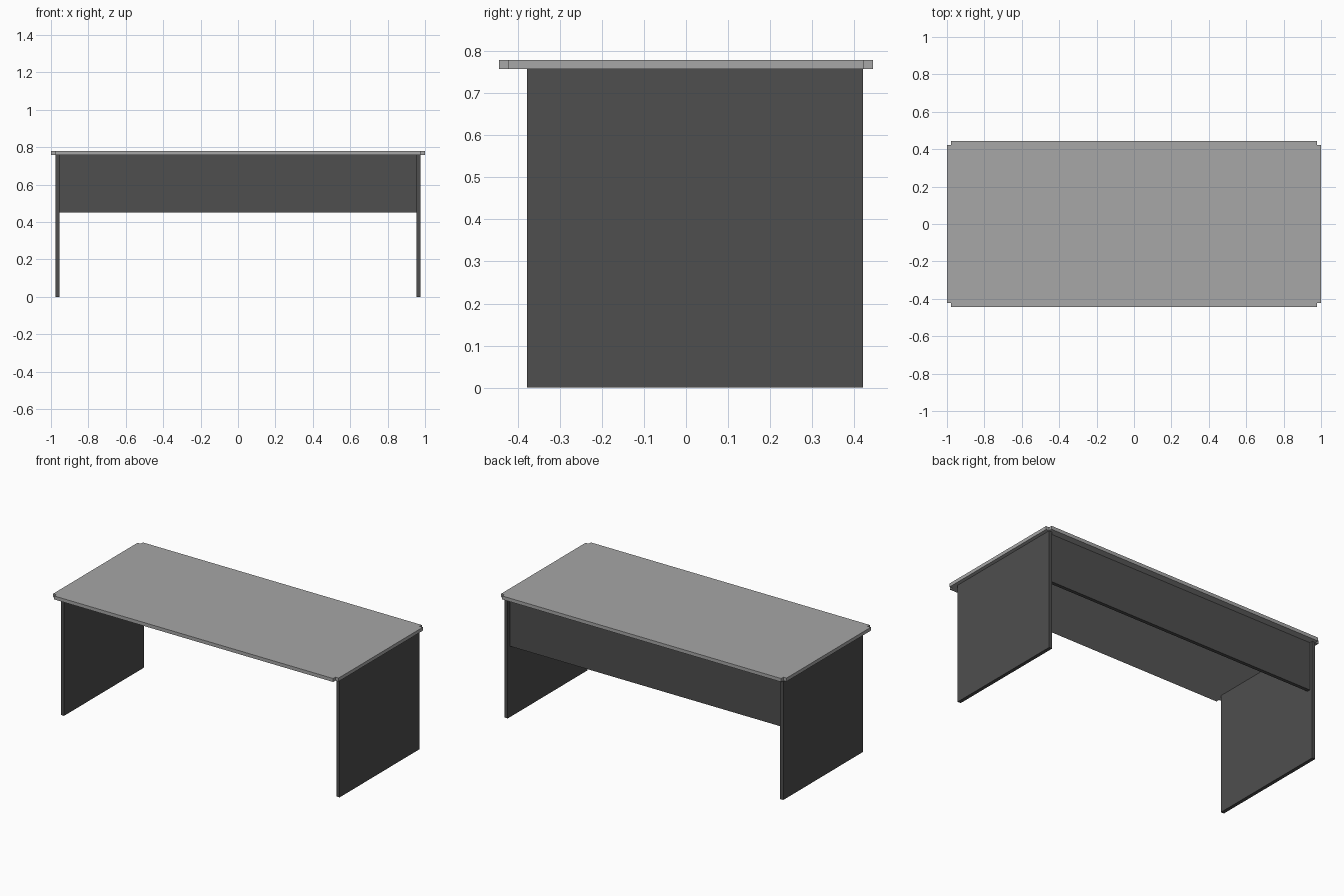
import bpy, bmesh

cube = bpy.data.objects.get("Cube")
if cube:
    bpy.data.objects.remove(cube, do_unlink=True)


def material(name, value):
    mat = bpy.data.materials.new(name)
    mat.use_nodes = True
    colour = (value, value, value, 1)
    mat.diffuse_color = colour
    mat.node_tree.nodes["Principled BSDF"].inputs["Base Color"].default_value = colour
    return mat


light_grey = material("light grey", 0.385)
dark_grey = material("dark grey", 0.077)


def slab(name, outline, z0, z1, mat):
    """Extrude a flat xy outline from z0 up to z1."""
    bm = bmesh.new()
    base = bm.faces.new([bm.verts.new((x, y, z0)) for x, y in outline])
    top = bmesh.ops.extrude_face_region(bm, geom=[base], use_keep_orig=True)
    verts = [v for v in top["geom"] if isinstance(v, bmesh.types.BMVert)]
    bmesh.ops.translate(bm, verts=verts, vec=(0, 0, z1 - z0))
    bmesh.ops.recalc_face_normals(bm, faces=bm.faces)
    mesh = bpy.data.meshes.new(name)
    bm.to_mesh(mesh)
    bm.free()
    mesh.materials.append(mat)
    obj = bpy.data.objects.new(name, mesh)
    bpy.context.collection.objects.link(obj)
    return obj


def rect(x0, x1, y0, y1):
    return [(x0, y0), (x1, y0), (x1, y1), (x0, y1)]


UNDER, TOP = 0.757, 0.779      # tabletop underside and surface
X, Y, NOTCH = 1.0, 0.444, 0.022

# Tabletop with a small square notch at each corner
corner = [(X, Y - NOTCH), (X - NOTCH, Y - NOTCH), (X - NOTCH, Y)]
outline = (corner
           + [(-x, y) for x, y in reversed(corner)]
           + [(-x, -y) for x, y in corner]
           + [(x, -y) for x, y in reversed(corner)])
slab("tabletop", outline, UNDER, TOP, light_grey)

# End panels that carry the top
for side, s in (("left", 1), ("right", -1)):
    xs = sorted((s * 0.955, s * 0.977))
    slab(side + "_end_panel", rect(*xs, -0.378, 0.421), 0, UNDER, dark_grey)

# Modesty panel set in slightly from the back
slab("modesty_panel", rect(-0.955, 0.955, 0.378, 0.4), 0.45, UNDER, dark_grey)
